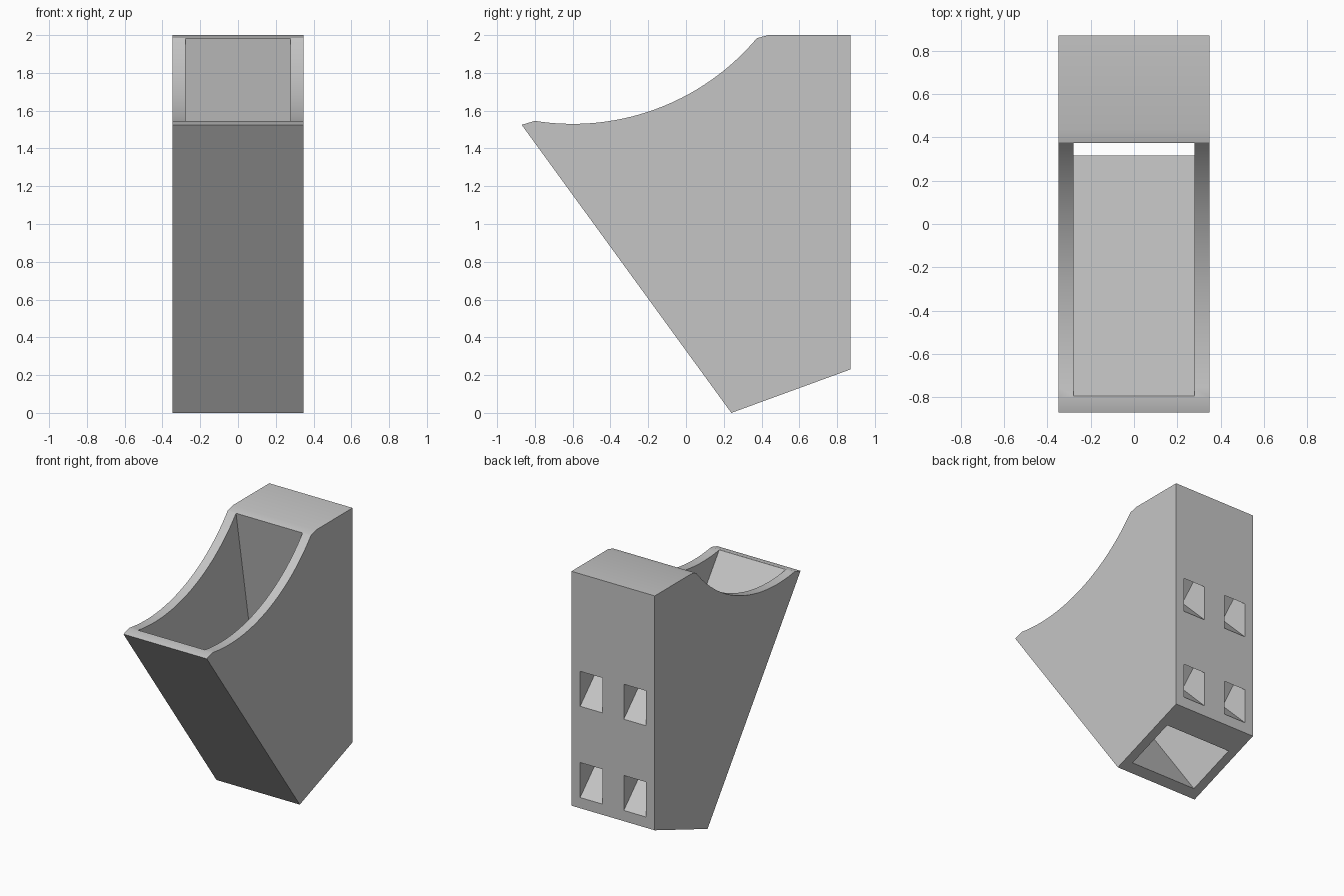
import bpy
import bmesh
import math

if "Cube" in bpy.data.objects:
    bpy.data.objects.remove(bpy.data.objects["Cube"], do_unlink=True)

# Single grey plastic
grey = bpy.data.materials.new("light_grey_plastic")
grey.use_nodes = True
colour = (0.56, 0.56, 0.56, 1)
grey.diffuse_color = colour
grey.node_tree.nodes["Principled BSDF"].inputs["Base Color"].default_value = colour


def prism(name, profile, x0, x1):
    """Extrude a (y, z) profile along x."""
    bm = bmesh.new()
    face = bm.faces.new([bm.verts.new((x0, y, z)) for y, z in profile])
    new = bmesh.ops.extrude_face_region(bm, geom=[face])["geom"]
    verts = [v for v in new if isinstance(v, bmesh.types.BMVert)]
    bmesh.ops.translate(bm, verts=verts, vec=(x1 - x0, 0, 0))
    bmesh.ops.recalc_face_normals(bm, faces=bm.faces)
    mesh = bpy.data.meshes.new(name)
    bm.to_mesh(mesh)
    bm.free()
    mesh.materials.append(grey)
    obj = bpy.data.objects.new(name, mesh)
    bpy.context.collection.objects.link(obj)
    return obj


def cut(target, cutter):
    """Subtract the cutter from the target and discard it."""
    cutter.hide_render = True
    mod = target.modifiers.new("cut", 'BOOLEAN')
    mod.operation = 'DIFFERENCE'
    mod.solver = 'EXACT'
    mod.object = cutter
    bpy.context.view_layer.objects.active = target
    bpy.ops.object.modifier_apply(modifier=mod.name)
    bpy.data.objects.remove(cutter, do_unlink=True)


# Outer body: slanted front, scooped rim with small end lips, vertical back
arc_y, arc_z, radius, steps = -0.6, 2.805, 1.275, 28
start = math.asin((-0.80 - arc_y) / radius)
end = math.asin((0.375 - arc_y) / radius)
rim = []
for i in range(steps + 1):
    a = start + (end - start) * i / steps
    rim.append((arc_y + radius * math.sin(a), arc_z - radius * math.cos(a)))
outline = [(0.24, 0), (-0.87, 1.525)] + rim + [(0.435, 2), (0.87, 2), (0.87, 0.23)]
body = prism("chute_holder", outline, -0.348, 0.348)

# Tapering cavity, open at the rim and at the bottom
cavity = [(0.41, -0.1), (-1.2, 2.1), (0.353, 2.1), (0.736, -0.1)]
cut(body, prism("cavity_cutter", cavity, -0.278, 0.278))

# Four square hanging slots in the back, rising inward at 45 degrees
back, height, depth, out = 0.87, 0.264, 0.24, 0.1
for z in (0.311, 1.0):
    slot = [(back + out, z - out), (back + out, z + height - out),
            (back - depth + height / 2, z + depth + height / 2),
            (back - depth, z + depth)]
    for side in (-1, 1):
        cut(body, prism("slot_cutter", slot, side * 0.09, side * 0.275))

# Smooth scoop with crisp edges elsewhere
bpy.ops.object.select_all(action='DESELECT')
body.select_set(True)
bpy.context.view_layer.objects.active = body
bpy.ops.object.shade_smooth_by_angle(angle=math.radians(28))
